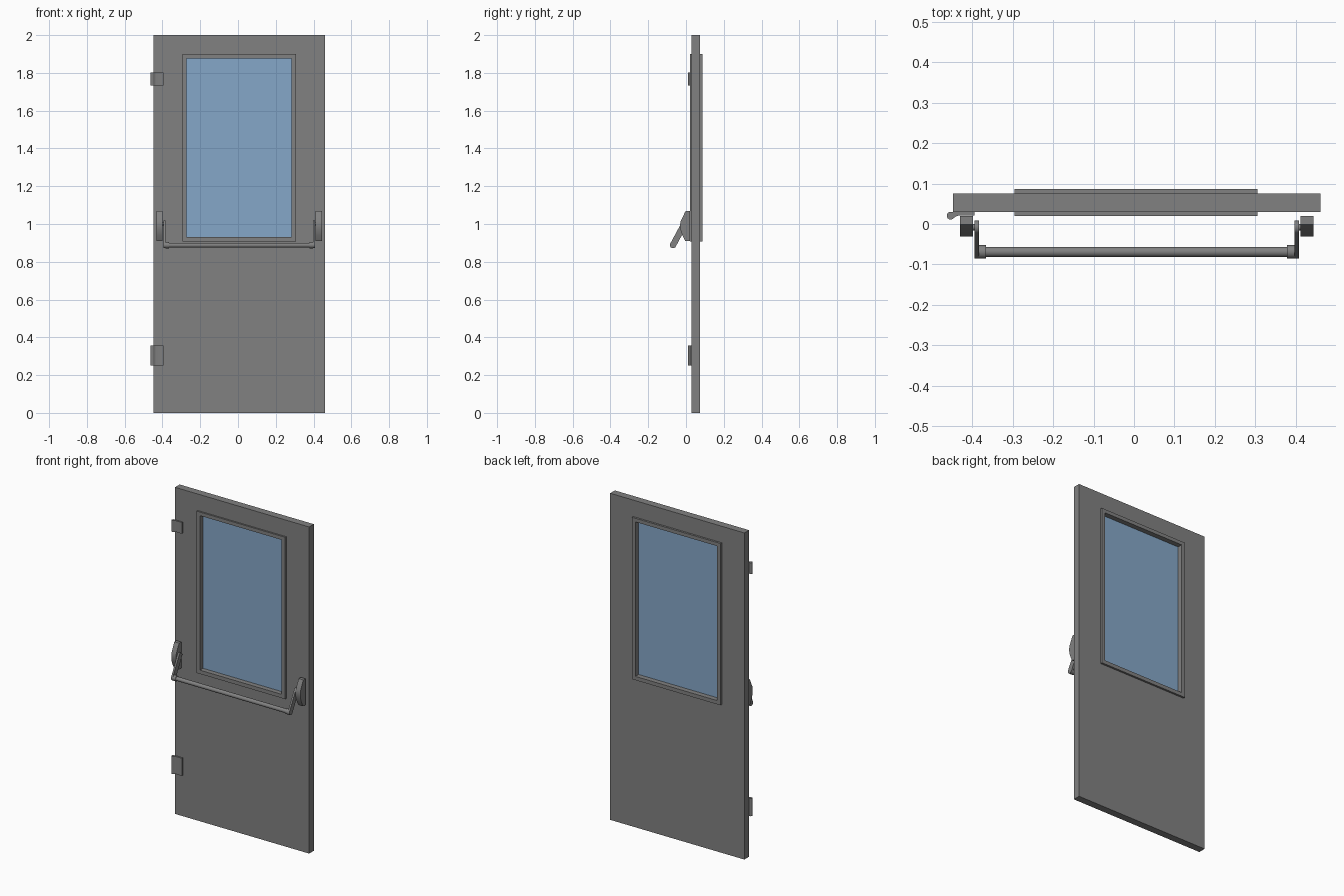
import bpy, bmesh, math
from mathutils import Vector

if "Cube" in bpy.data.objects:
    bpy.data.objects.remove(bpy.data.objects["Cube"])

CX = 0.0065  # middle of the door leaf


def material(name, color):
    mat = bpy.data.materials.new(name)
    mat.diffuse_color = (*color, 1)
    mat.use_nodes = True
    mat.node_tree.nodes["Principled BSDF"].inputs["Base Color"].default_value = mat.diffuse_color
    return mat


GREY = material("dark_grey", (0.22, 0.22, 0.22))
BLUE = material("blue_glass", (0.235, 0.39, 0.58))


def finish(name, bm, smooth=False, mat=GREY):
    bmesh.ops.recalc_face_normals(bm, faces=bm.faces)
    mesh = bpy.data.meshes.new(name)
    bm.to_mesh(mesh)
    bm.free()
    mesh.materials.append(mat)
    ob = bpy.data.objects.new(name, mesh)
    bpy.context.collection.objects.link(ob)
    if smooth:
        bpy.ops.object.select_all(action='DESELECT')
        ob.select_set(True)
        bpy.context.view_layer.objects.active = ob
        bpy.ops.object.shade_smooth_by_angle(angle=math.radians(35))
    return ob


def prism(name, points, move, smooth=False, mat=GREY):
    """Extrude a closed outline of 3D points along a vector."""
    bm = bmesh.new()
    face = bm.faces.new([bm.verts.new(p) for p in points])
    new = bmesh.ops.extrude_face_region(bm, geom=[face])['geom']
    verts = [g for g in new if isinstance(g, bmesh.types.BMVert)]
    bmesh.ops.translate(bm, verts=verts, vec=Vector(move))
    return finish(name, bm, smooth, mat)


def ring(name, outer, inner, y0, y1):
    """Rectangular panel with a rectangular opening; rects are x0, x1, z0, z1."""
    bm = bmesh.new()

    def loop(r, y):
        x0, x1, z0, z1 = r
        return [bm.verts.new((x, y, z)) for x, z in
                ((x0, z0), (x1, z0), (x1, z1), (x0, z1))]
    loops = [loop(outer, y0), loop(outer, y1), loop(inner, y1), loop(inner, y0)]
    for a, b in zip(loops, loops[1:] + loops[:1]):
        for i in range(4):
            j = (i + 1) % 4
            bm.faces.new((a[i], a[j], b[j], b[i]))
    return finish(name, bm)


def arc(cx, cy, r, a0, a1, n):
    angles = [math.radians(a0 + (a1 - a0) * i / n) for i in range(n + 1)]
    return [(cx + r * math.cos(a), cy + r * math.sin(a)) for a in angles]


def rod(name, x0, x1, y, z, r, sides=24):
    pts = [(x0, *p) for p in arc(y, z, r, 0, 360, sides)[:-1]]
    return prism(name, pts, (x1 - x0, 0, 0), True)


# Door leaf with window opening, and window frame
ring("door_leaf", (-0.448, 0.461, 0, 2), (-0.286, 0.294, 0.92, 1.89), 0.03, 0.075)
ring("window_frame", (-0.295, 0.306, 0.908, 1.899), (-0.272, 0.282, 0.931, 1.877),
     0.02, 0.087)

# Glass pane
prism("window_glass",
      [(-0.28, 0.05, 0.924), (0.289, 0.05, 0.924),
       (0.289, 0.05, 1.884), (-0.28, 0.05, 1.884)], (0, 0.006, 0), mat=BLUE)

# Hinges: rolled knuckle running into a flat leaf
hinge = arc(-0.4535, 0.0205, 0.0095, 65, 310, 14)
hinge += [(-0.441, 0.0185), (-0.434, 0.021), (-0.395, 0.021), (-0.395, 0.03), (-0.442, 0.03)]
for name, z0, z1 in (("upper_hinge", 1.733, 1.802), ("lower_hinge", 0.25, 0.358)):
    prism(name, [(x, y, z0) for x, y in hinge], (0, 0, z1 - z0), True)

# Panic bar brackets and swing arms, one set on each side
bracket = [(0.02, 1.07), (-0.001, 1.07), (-0.008, 1.057), (-0.028, 1.015),
           (-0.031, 1.0), (-0.031, 0.985), (-0.028, 0.965), (-0.019, 0.939),
           (-0.004, 0.91), (0.02, 0.91)]
top, low = Vector((-0.008, 1.001)), Vector((-0.069, 0.888))
tilt = math.degrees(math.atan2(top.y - low.y, top.x - low.x))
arm = arc(*top, 0.0165, tilt - 90, tilt + 90, 10)
arm += arc(*low, 0.0165, tilt + 90, tilt + 270, 10)
for side, s in (("left", -1), ("right", 1)):
    prism(side + "_bracket", [(CX + s * 0.405, y, z) for y, z in bracket],
          (s * 0.032, 0, 0), True)
    prism(side + "_arm", [(CX + s * 0.39, y, z) for y, z in arm], (s * 0.011, 0, 0), True)
    rod(side + "_pivot_pin", CX + s * 0.40, CX + s * 0.406, top.x, top.y, 0.008, 12)
    rod(side + "_bar_cap", CX + s * 0.372, CX + s * 0.391, low.x, low.y, 0.0165)

# Push bar
rod("push_bar", CX - 0.375, CX + 0.375, low.x, low.y, 0.0125)
